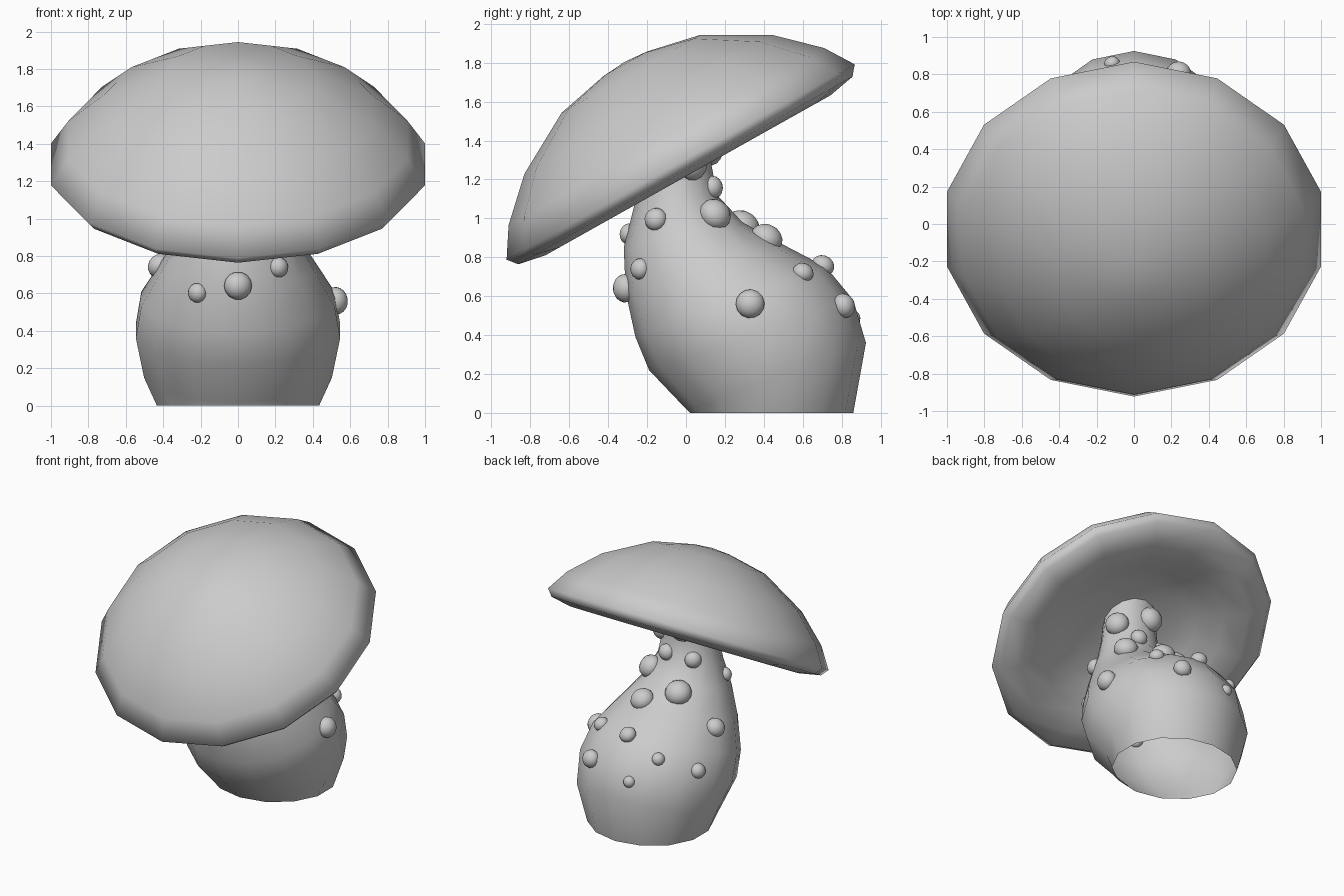
import bpy, bmesh, math
from mathutils import Vector, Matrix
from mathutils.bvhtree import BVHTree

if "Cube" in bpy.data.objects:
    bpy.data.objects.remove(bpy.data.objects["Cube"])

SIDES = 14

grey = bpy.data.materials.new("plain_grey")
grey.diffuse_color = (0.6, 0.6, 0.6, 1)
grey.use_nodes = True
grey.node_tree.nodes["Principled BSDF"].inputs["Base Color"].default_value = grey.diffuse_color


def finish(bm, name):
    bmesh.ops.recalc_face_normals(bm, faces=bm.faces)
    me = bpy.data.meshes.new(name)
    bm.to_mesh(me)
    me.materials.append(grey)
    me.polygons.foreach_set("use_smooth", [True] * len(me.polygons))
    ob = bpy.data.objects.new(name, me)
    bpy.context.collection.objects.link(ob)
    return ob


def bridge(bm, a, b):
    for i in range(SIDES):
        j = (i + 1) % SIDES
        bm.faces.new((a[i], a[j], b[j], b[i]))


def fan(bm, ring, co):
    tip = bm.verts.new(co)
    for i in range(SIDES):
        bm.faces.new((ring[i], ring[(i + 1) % SIDES], tip))


# cap: dome, rounded rim with a lip, and hollow underside, tilted back
profile = [(0.127, 0.575), (0.41, 0.515), (0.73, 0.335), (0.93, 0.145),
           (1.026, -0.005), (0.985, -0.055), (0.84, -0.083), (0.67, -0.04),
           (0.51, 0.05), (0.38, 0.09), (0.2, 0.105)]
bm = bmesh.new()
rings = []
for r, z in profile:
    rings.append([bm.verts.new((r * math.sin(2 * math.pi * i / SIDES),
                                r * math.cos(2 * math.pi * i / SIDES), z))
                  for i in range(SIDES)])
for a, b in zip(rings, rings[1:]):
    bridge(bm, a, b)
fan(bm, rings[0], (0, 0, 0.585))
fan(bm, rings[-1], (0, 0, 0.11))
bm.transform(Matrix.Translation((0, -0.03, 1.294)) @ Matrix.Rotation(math.radians(29.3), 4, 'X'))
finish(bm, "mushroom_cap")

# stem: bent tube, each ring given by front (y, z), back (y, z) and half width; open below
stem_rings = [((0.02, 0.0), (0.86, 0.0), 0.445),
              ((0.005, 0.015), (0.925, 0.36), 0.515),
              ((-0.19, 0.22), (0.86, 0.58), 0.56),
              ((-0.26, 0.39), (0.72, 0.75), 0.53),
              ((-0.31, 0.62), (0.49, 0.87), 0.42),
              ((-0.32, 0.85), (0.29, 0.98), 0.31),
              ((-0.27, 1.05), (0.16, 1.12), 0.235),
              ((-0.24, 1.20), (0.13, 1.28), 0.205),
              ((-0.22, 1.34), (0.12, 1.51), 0.19)]
bm = bmesh.new()
rings = []
for (fy, fz), (by, bz), w in stem_rings:
    ring = []
    for i in range(SIDES):
        t = 2 * math.pi * i / SIDES
        k = (1 - math.cos(t)) / 2
        ring.append(bm.verts.new((w * math.sin(t), fy + (by - fy) * k, fz + (bz - fz) * k)))
    rings.append(ring)
for a, b in zip(rings, rings[1:]):
    bridge(bm, a, b)
bmesh.ops.recalc_face_normals(bm, faces=bm.faces)
tree = BVHTree.FromBMesh(bm)
finish(bm, "stem")

# warts: rounded bumps snapped to the stem surface (x, y, z, radius)
warts = [(0.27, -0.18, 1.01, 0.06), (0.20, 0.15, 1.02, 0.085),
         (0.07, 0.14, 1.16, 0.06), (-0.14, 0.30, 0.98, 0.095),
         (0.08, 0.41, 0.89, 0.085), (0.00, 0.70, 0.75, 0.06),
         (0.31, 0.61, 0.74, 0.055), (0.52, 0.33, 0.56, 0.075),
         (0.24, 0.81, 0.55, 0.065), (-0.12, 0.87, 0.49, 0.042),
         (0.22, -0.24, 0.74, 0.055), (-0.05, -0.33, 0.93, 0.055),
         (0.00, -0.33, 0.64, 0.075), (-0.24, -0.27, 0.60, 0.053),
         (0.20, 0.04, 1.28, 0.085), (-0.06, 0.15, 1.36, 0.09),
         (-0.42, 0.24, 0.75, 0.07), (-0.26, -0.12, 0.98, 0.05),
         (-0.13, 0.10, 1.14, 0.06), (-0.47, 0.53, 0.54, 0.055),
         (-0.27, 0.72, 0.65, 0.046)]
for n, (x, y, z, r) in enumerate(warts):
    co, normal, _, _ = tree.find_nearest(Vector((x, y, z)))
    bm = bmesh.new()
    bmesh.ops.create_uvsphere(bm, u_segments=14, v_segments=9, radius=r)
    turn = Vector((0, 0, 1)).rotation_difference(normal).to_matrix().to_4x4()
    bm.transform(Matrix.Translation(co) @ turn @ Matrix.Diagonal((1, 1, 0.85, 1)))
    finish(bm, f"wart_{n + 1}")
